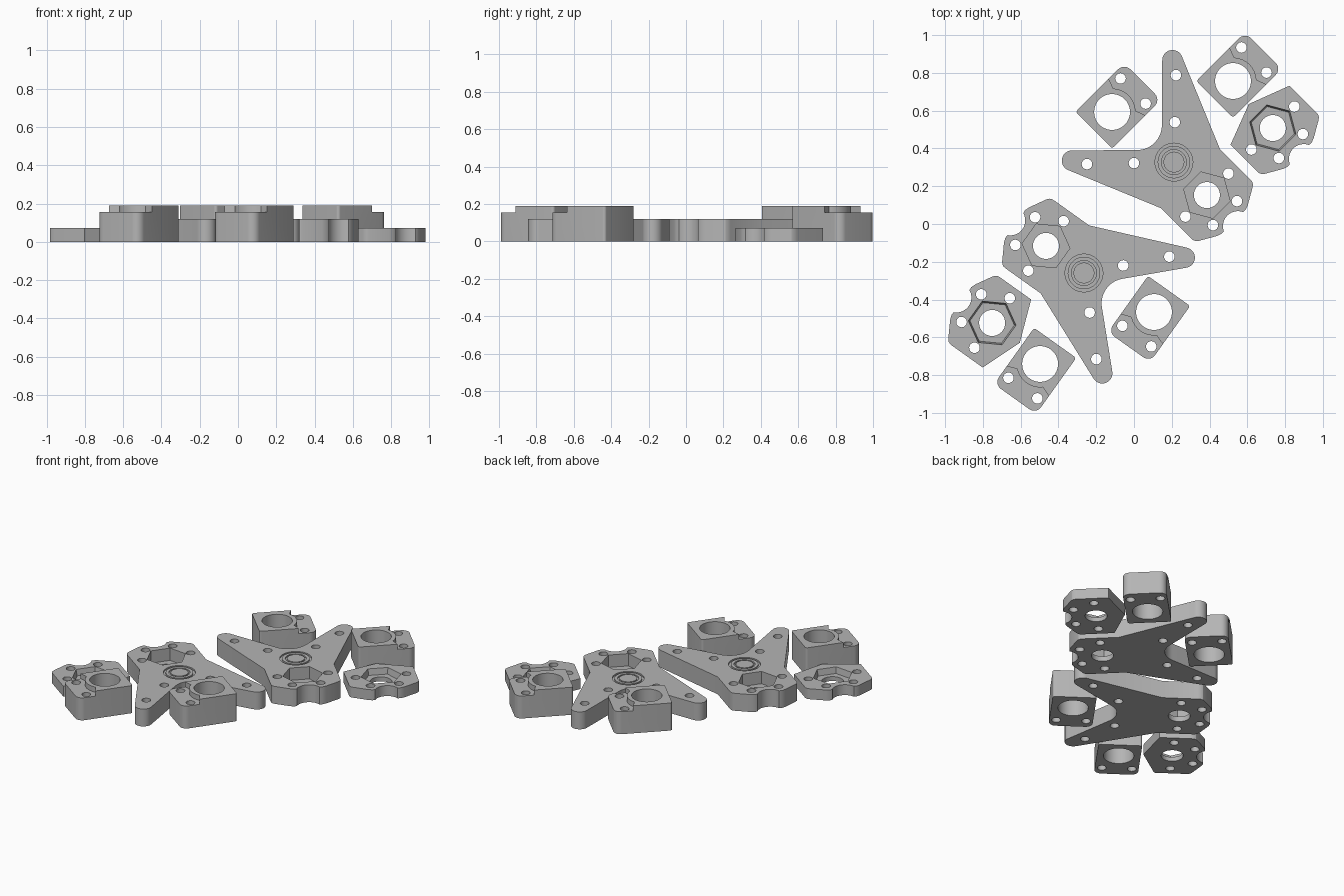
import bpy, bmesh
from math import cos, sin, radians
from mathutils import Matrix

if "Cube" in bpy.data.objects:
    bpy.data.objects.remove(bpy.data.objects["Cube"], do_unlink=True)

grey = bpy.data.materials.new("plain grey")
grey.use_nodes = True
grey.diffuse_color = (0.46, 0.46, 0.46, 1)
grey.node_tree.nodes["Principled BSDF"].inputs["Base Color"].default_value = grey.diffuse_color


def arc(cx, cy, r, a, b, n=10):
    angles = [radians(a + (b - a) * i / n) for i in range(n + 1)]
    return [(cx + r * cos(t), cy + r * sin(t)) for t in angles]


def circle(cx, cy, r, n=48, turn=0):
    return arc(cx, cy, r, turn, turn + 360, n)[:-1]


def mirrored(half):
    """Close a half outline by mirroring it across the local x axis."""
    return half + [(x, -y) for x, y in reversed(half) if y > 1e-5]


def prism(name, outline, z0, z1, taper=1.0):
    """Extrude an outline; taper scales its lower end."""
    bm = bmesh.new()
    low = [bm.verts.new((x * taper, y * taper, z0)) for x, y in outline]
    top = [bm.verts.new((x, y, z1)) for x, y in outline]
    bm.faces.new(low[::-1])
    bm.faces.new(top)
    n = len(outline)
    for i in range(n):
        j = (i + 1) % n
        bm.faces.new((low[i], low[j], top[j], top[i]))
    bmesh.ops.recalc_face_normals(bm, faces=bm.faces)
    mesh = bpy.data.meshes.new(name)
    bm.to_mesh(mesh)
    bm.free()
    mesh.materials.append(grey)
    ob = bpy.data.objects.new(name, mesh)
    bpy.context.scene.collection.objects.link(ob)
    return ob


def cut(ob, cutters):
    """Subtract the cutters, keep the result and remove them."""
    for c in cutters:
        c.hide_render = True
        mod = ob.modifiers.new("cut", "BOOLEAN")
        mod.operation = "DIFFERENCE"
        mod.solver = "EXACT"
        mod.object = c
    graph = bpy.context.evaluated_depsgraph_get()
    graph.update()
    mesh = bpy.data.meshes.new_from_object(ob.evaluated_get(graph))
    ob.modifiers.clear()
    ob.data = mesh
    for c in cutters:
        bpy.data.objects.remove(c, do_unlink=True)
    return ob


def through(x, y, r, n=24):
    return prism("hole_cutter", circle(x, y, r, n), -0.1, 0.4)


def ring(x, inner, outer, z):
    groove = prism("ring_cutter", circle(x, 0, outer), z, z + 0.1)
    return cut(groove, [prism("core", circle(x, 0, inner), z - 0.1, z + 0.2)])


def hex_seat(floor, top, taper):
    """Hexagonal nut pocket, centre bore and the four bolt holes round it."""
    hexagon = circle(0, 0, 0.127, 6, 30)
    pocket_top = top + 0.0005
    holes = [(0, 0.161), (0.135, 0.09)]
    return [prism("pocket_cutter", hexagon, floor, pocket_top, taper),
            through(0, 0, 0.069, 48)] + [
            through(x, s * y, 0.028) for x, y in holes for s in (1, -1)]


# Notched end shared by the brackets and the nut plates
end = arc(0.232, 0, 0.079, 180, 115) + [
    (0.2, 0.09), (0.191, 0.115), (0.142, 0.2), (0.132, 0.213), (0.118, 0.22), (0.1, 0.221)]


def bracket(name):
    arm = [(-0.123, 0.221)] + arc(-0.634, 0.376, 0.054, 67, 225, 16)
    fillet = arc(-0.524, 0, 0.132, 45, 0)
    ob = prism(name, mirrored(end + arm + fillet), 0, 0.12)
    arm_holes = [through(x, s * y, 0.028)
                 for x, y in ((-0.565, 0.333), (-0.393, 0.153)) for s in (1, -1)]
    rings = [ring(-0.247, 0.086, 0.1, 0.11), ring(-0.247, 0.055, 0.066, 0.11)]
    return cut(ob, hex_seat(0.035, 0.12, 1) + arm_holes + rings)


def nut_plate(name):
    ob = prism(name, mirrored(end + [(-0.096, 0.221), (-0.18, 0)]), 0, 0.072)
    return cut(ob, hex_seat(0.03, 0.072, 0.93))


def bearing_block(name):
    half = [(0.228, 0)] + arc(0.183, 0.092, 0.045, 0, 90) \
        + arc(-0.122, 0.122, 0.015, 90, 180, 6) + [(-0.137, 0)]
    ob = prism(name, mirrored(half), 0, 0.19)
    # Lowered ledge that wraps round the bore
    ledge = [(0.3, 0), (0.3, 0.2), (0.112, 0.2), (0.112, 0.137)] + arc(0, 0, 0.124, 42, 0)
    return cut(ob, [prism("ledge_cutter", mirrored(ledge), 0.155, 0.3),
                    through(0, 0, 0.095, 48),
                    through(0.157, 0.094, 0.028), through(0.157, -0.094, 0.028)])


# Part, name, position and turn of every piece on the bed
layout = [
    (bracket, "right_bracket", 0.386, 0.153, -45),
    (bracket, "left_bracket", -0.466, -0.116, 144.5),
    (nut_plate, "right_nut_plate", 0.735, 0.508, -45),
    (nut_plate, "left_nut_plate", -0.751, -0.524, 144.5),
    (bearing_block, "back_inner_block", -0.116, 0.593, 45),
    (bearing_block, "back_outer_block", 0.524, 0.757, 45),
    (bearing_block, "front_inner_block", 0.106, -0.466, 234.5),
    (bearing_block, "front_outer_block", -0.497, -0.741, 234.5),
]
for make, name, x, y, turn in layout:
    ob = make(name)
    ob.data.transform(Matrix.Translation((x, y, 0)) @ Matrix.Rotation(radians(turn), 4, "Z"))
    bpy.ops.object.select_all(action="DESELECT")
    ob.select_set(True)
    bpy.context.view_layer.objects.active = ob
    bpy.ops.object.shade_smooth_by_angle(angle=radians(25))
